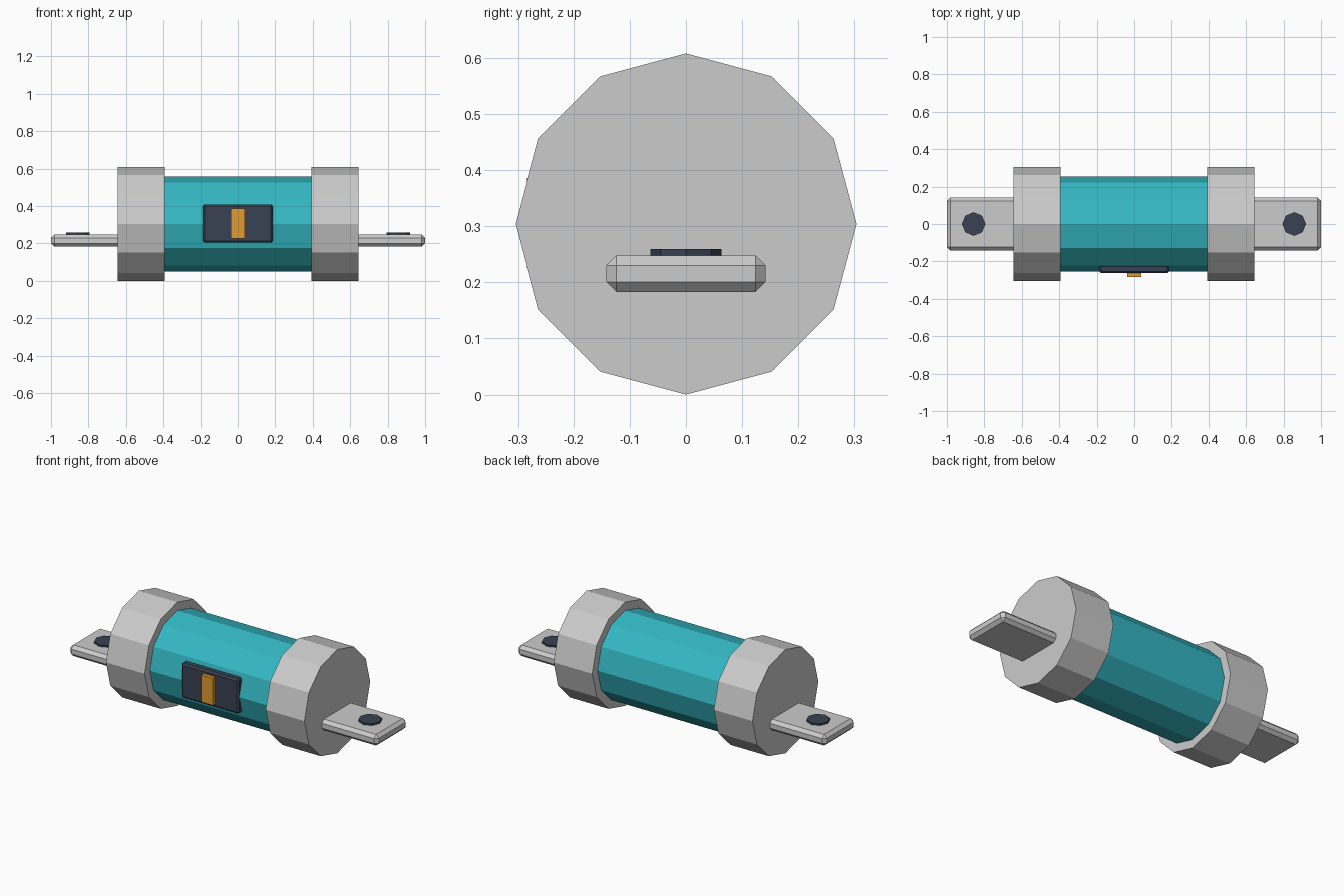
import bpy, bmesh
from math import pi
from mathutils import Matrix

if "Cube" in bpy.data.objects:
    bpy.data.objects.remove(bpy.data.objects["Cube"])

AXIS_Z = 0.304  # height of the barrel axis


def material(name, rgb):
    m = bpy.data.materials.new(name)
    m.diffuse_color = (*rgb, 1)
    m.use_nodes = True
    m.node_tree.nodes["Principled BSDF"].inputs["Base Color"].default_value = m.diffuse_color
    return m


def finish(name, bm, mat=None):
    bmesh.ops.recalc_face_normals(bm, faces=bm.faces)
    mesh = bpy.data.meshes.new(name)
    bm.to_mesh(mesh)
    bm.free()
    ob = bpy.data.objects.new(name, mesh)
    bpy.context.collection.objects.link(ob)
    if mat:
        mesh.materials.append(mat)
    return ob


def cylinder(name, sides, radius, depth, centre, along_x=False, mat=None):
    bm = bmesh.new()
    bmesh.ops.create_cone(bm, cap_ends=True, segments=sides,
                          radius1=radius, radius2=radius, depth=depth)
    turn = Matrix.Rotation(pi / 2, 4, 'Y') if along_x else Matrix()
    bm.transform(Matrix.Translation(centre) @ turn)
    return finish(name, bm, mat)


def box(name, low, high, bevel=0, mat=None):
    bm = bmesh.new()
    bmesh.ops.create_cube(bm, size=1)
    size = [b - a for a, b in zip(low, high)]
    mid = [(a + b) / 2 for a, b in zip(low, high)]
    bm.transform(Matrix.Translation(mid) @ Matrix.Diagonal((*size, 1)))
    if bevel:
        bmesh.ops.bevel(bm, geom=bm.edges[:], offset=bevel, segments=1,
                        affect='EDGES', profile=0.5)
    return finish(name, bm, mat)


teal = material("teal", (0.035, 0.48, 0.55))
dark = material("dark", (0.04, 0.055, 0.085))
orange = material("orange", (0.75, 0.33, 0.03))

# Barrel
cylinder("barrel", 12, 0.255, 0.84, (0, 0, AXIS_Z), True, teal)

# End caps, contact blades and blade holes
for side, s in (("left", -1), ("right", 1)):
    cylinder(side + "_end_cap", 12, 0.304, 0.25, (s * 0.519, 0, AXIS_Z), True)
    x0, x1 = sorted((s * 0.60, s * 1.0))
    box(side + "_blade", (x0, -0.142, 0.183), (x1, 0.142, 0.248), 0.018)
    cylinder(side + "_blade_hole", 8, 0.063, 0.02, (s * 0.857, 0, 0.249), False, dark)

# Indicator window and stripe on the front
box("indicator_window", (-0.187, -0.263, 0.204), (0.187, -0.215, 0.408), 0.01, dark)
box("indicator_stripe", (-0.038, -0.284, 0.226), (0.038, -0.25, 0.386), 0, orange)
